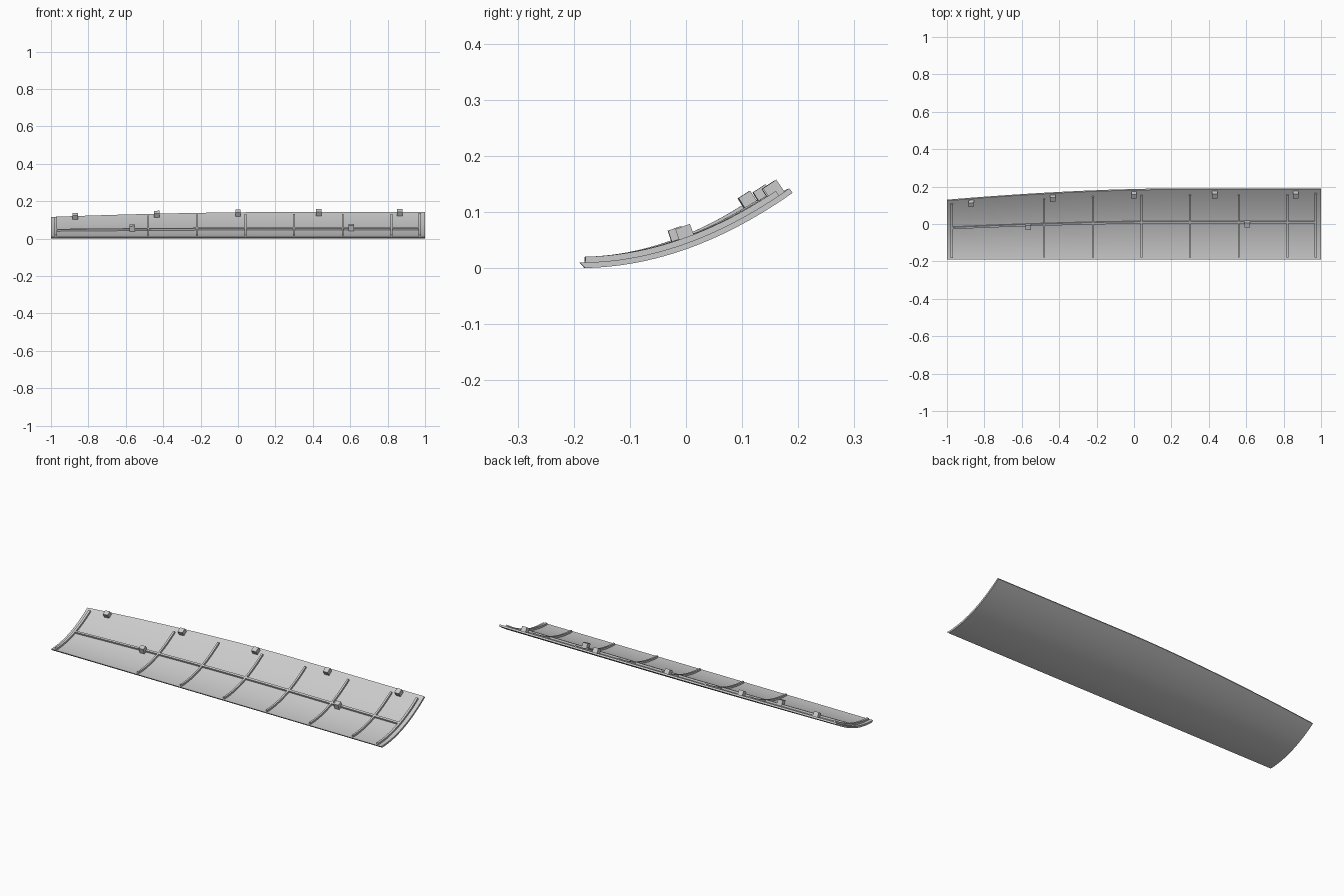
import bpy, bmesh, math

if "Cube" in bpy.data.objects:
    bpy.data.objects.remove(bpy.data.objects["Cube"])

FRONT = -0.19


def taper(x):
    return (max(0.0, 0.2 - x) / 1.2) ** 1.7


def surf(x, v, h=0.0):
    """Point on the curved outer face at span x, chord fraction v, raised h along the normal."""
    chord = 0.38 - 0.06 * taper(x)
    rise = 0.134 - 0.026 * taper(x)
    slope = 2 * rise * v / chord
    n = math.hypot(1, slope)
    return (x, FRONT + chord * v - h * slope / n, rise * v * v + h / n)


def loft(name, rings):
    """Closed solid through a series of equal-length rings."""
    bm = bmesh.new()
    vs = [[bm.verts.new(p) for p in r] for r in rings]
    n = len(rings[0])
    for a, b in zip(vs, vs[1:]):
        for i in range(n):
            j = (i + 1) % n
            bm.faces.new((a[i], a[j], b[j], b[i]))
    bm.faces.new(vs[0][::-1])
    bm.faces.new(vs[-1])
    bmesh.ops.recalc_face_normals(bm, faces=bm.faces)
    me = bpy.data.meshes.new(name)
    bm.to_mesh(me)
    bm.free()
    ob = bpy.data.objects.new(name, me)
    bpy.context.collection.objects.link(ob)
    bpy.ops.object.select_all(action='DESELECT')
    ob.select_set(True)
    bpy.context.view_layer.objects.active = ob
    bpy.ops.object.shade_smooth_by_angle(angle=math.radians(30))
    return ob


def lerp(a, b, n):
    return [a + (b - a) * i / n for i in range(n + 1)]


SKIN = 0.010

# Curved panel skin with a thin wedge-shaped front lip
rings = []
for x in lerp(-1, 1, 40):
    vs = lerp(0.028, 1, 24)
    rings.append([(x, FRONT, 0.010)]
                 + [surf(x, v) for v in vs]
                 + [surf(x, v, SKIN) for v in reversed(vs)])
loft("panel_skin", rings)


# Cross ribs following the curve
def rib(name, x, w, v0, v1, top):
    loft(name, [[surf(x - w, v, 0.006), surf(x + w, v, 0.006),
                 surf(x + w, v, top), surf(x - w, v, top)] for v in lerp(v0, v1, 22)])


for i, x in enumerate([-0.48, -0.22, 0.04, 0.30, 0.56, 0.82]):
    rib(f"cross_rib_{i}", x, 0.005, 0.03, 0.93, 0.020)
for name, x in (("left_end_rib", -0.975), ("right_end_rib", 0.972)):
    rib(name, x, 0.006, 0.03, 0.95, 0.020)

# Lengthwise stringer at mid chord
MID = 0.54
loft("stringer", [[surf(x, MID - 0.015, 0.006), surf(x, MID + 0.015, 0.006),
                   surf(x, MID + 0.015, 0.020), surf(x, MID - 0.015, 0.020)]
                  for x in lerp(-0.975, 0.972, 40)])


# Mounting lugs, tilted with the surface
def lug(name, x, v, half_v, top):
    loft(name, [[surf(s, v - half_v, 0.006), surf(s, v + half_v, 0.006),
                 surf(s, v + half_v, top), surf(s, v - half_v, top)]
                for s in (x - 0.014, x + 0.014)])


for i, x in enumerate([-0.87, -0.435, 0.0, 0.432, 0.865]):
    lug(f"edge_lug_{i}", x, 0.945, 0.032, 0.036)
for i, x in enumerate([-0.566, 0.606]):
    lug(f"stringer_lug_{i}", x, 0.52, 0.036, 0.040)
